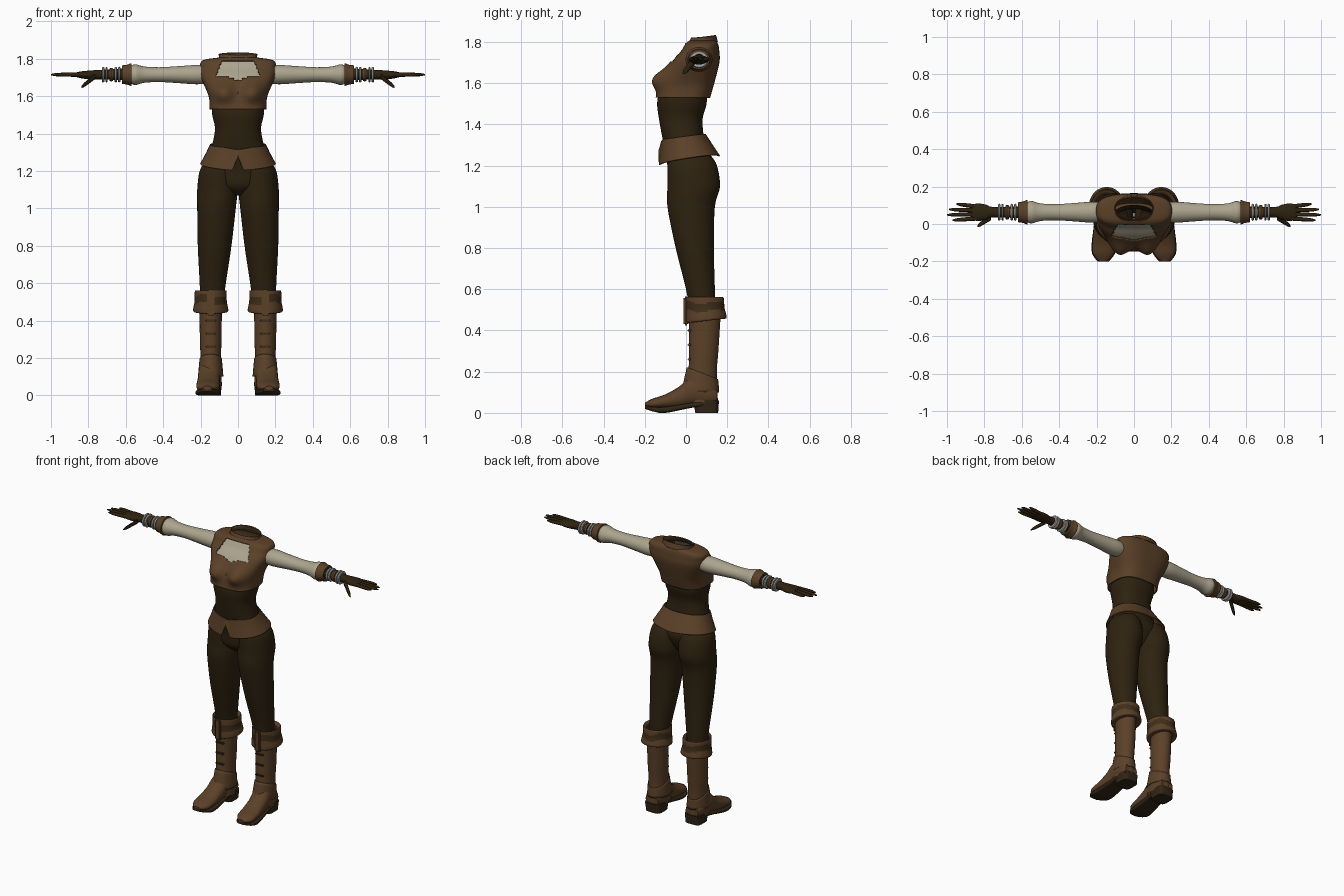
import bpy, bmesh, math
from mathutils import Vector

cube = bpy.data.objects.get("Cube")
if cube:
    bpy.data.objects.remove(cube, do_unlink=True)


def material(name, red, green, blue):
    mat = bpy.data.materials.new(name)
    mat.use_nodes = True
    colour = (red, green, blue, 1)
    mat.diffuse_color = colour
    mat.node_tree.nodes["Principled BSDF"].inputs["Base Color"].default_value = colour
    return mat


LEATHER = material("brown_leather", .105, .052, .021)
DARK = material("dark_brown_cloth", .027, .016, .005)
BAND = material("deep_brown_leather", .05, .027, .01)
SOLE = material("sole_brown", .03, .018, .008)
CREAM = material("cream_linen", .41, .37, .27)
METAL = material("grey_metal", .38, .38, .37)


def smooth_rows(rows, steps):
    """Catmull-Rom interpolation between neighbouring cross-sections."""
    padded = [rows[0], *rows, rows[-1]]
    result = []
    for quad in zip(padded, padded[1:], padded[2:], padded[3:]):
        for step in range(steps):
            t = step / steps
            result.append([
                b + t / 2 * (c - a + t * (2 * a - 5 * b + 4 * c - d + t * (3 * (b - c) + d - a)))
                for a, b, c, d in zip(*quad)])
    return result + [rows[-1]]


def finish(name, bm, mats, thickness=0, mirror=False):
    mesh = bpy.data.meshes.new(name)
    bm.to_mesh(mesh)
    bm.free()
    for mat in mats:
        mesh.materials.append(mat)
    mesh.polygons.foreach_set("use_smooth", [True] * len(mesh.polygons))
    mesh.set_sharp_from_angle(angle=math.radians(40))
    part = bpy.data.objects.new(name, mesh)
    bpy.context.collection.objects.link(part)
    if thickness:
        shell = part.modifiers.new("thickness", "SOLIDIFY")
        shell.thickness = thickness
        shell.offset = 1
    if mirror:
        part.modifiers.new("mirror", "MIRROR")


def loft(name, rows, *mats, axes="zxy", centre=lambda position: 0, sides=40, steps=5,
         power=2, cap=False, warp=None, keep=None, rule=None, thickness=0, mirror=False):
    """Skin rounded cross-sections given as (position, half width, low, high)."""
    bm = bmesh.new()
    rings = []
    for position, half, low, high in smooth_rows(rows, steps):
        ring = []
        for side in range(sides):
            angle = math.tau * side / sides
            u, v = (math.copysign(abs(f) ** (2 / power), f)
                    for f in (math.cos(angle), math.sin(angle)))
            place = dict(zip(axes, (position, centre(position) + half * u,
                                    (low + high + (high - low) * v) / 2)))
            point = Vector((place["x"], place["y"], place["z"]))
            if warp:
                warp(point)
            ring.append(bm.verts.new(point))
        rings.append(ring)
    for near, far in zip(rings, rings[1:]):
        for i in range(sides):
            bm.faces.new((near[i - 1], near[i], far[i], far[i - 1]))
    if cap:
        bm.faces.new(rings[0])
        bm.faces.new(rings[-1])
    bmesh.ops.recalc_face_normals(bm, faces=bm.faces[:])
    if keep:
        unwanted = [f for f in bm.faces if not keep(f.calc_center_median())]
        bmesh.ops.delete(bm, geom=unwanted, context="FACES")
    if rule:
        for face in bm.faces:
            face.material_index = rule(face.calc_center_median())
    finish(name, bm, mats, thickness, mirror)


def box(name, location, size, mat):
    bm = bmesh.new()
    bmesh.ops.create_cube(bm, size=1)
    bmesh.ops.scale(bm, vec=size, verts=bm.verts)
    bmesh.ops.translate(bm, vec=location, verts=bm.verts)
    bmesh.ops.bevel(bm, geom=bm.edges[:], offset=min(size) / 3, segments=2, affect="EDGES")
    finish(name, bm, [mat], mirror=True)


# Vest with an open neckline, filled by a linen shirt front
def shape_bust(p):
    if p.y < .03:
        across = (abs(p.x) - .078) / .055
        upward = (p.z - 1.618) / .048
        p.y -= .05 * math.exp(-across ** 2 - upward ** 2)


def in_neckline(p):
    bottom = 1.683 + min(abs(p.x) / 4, .018)
    return p.y < .05 and bottom < p.z < 1.785 and abs(p.x) < .125 - .4 * (p.z - 1.69)


def outside_neckline(p):
    return not in_neckline(p)


vest_rows = [(1.53, .145, -.14, .11), (1.6, .15, -.12, .13), (1.7, .19, -.07, .155),
             (1.75, .195, -.025, .155), (1.785, .185, 0, .15), (1.8, .1, .02, .14)]
for name, mat, keep, thickness in (("vest", LEATHER, outside_neckline, .007),
                                   ("shirt_front", CREAM, in_neckline, 0)):
    loft(name, vest_rows, mat, sides=128, steps=10, power=2.8,
         warp=shape_bust, keep=keep, thickness=thickness)


def tilt_collar(p):
    p.z += (p.y - .12) / 8


loft("collar", [(1.795, .105, .005, .15), (1.815, .097, .02, .145), (1.83, .1, .03, .14)],
     LEATHER, warp=tilt_collar, thickness=.005)

# Corset and flared peplum, which is notched at the front
loft("corset", [(1.56, .14, -.13, .1), (1.5, .138, -.14, .1),
                (1.42, .123, -.13, .08), (1.31, .145, -.11, .09)],
     DARK, sides=64, power=2.3)


def hang_peplum(p):
    drop = (1.34 - p.z) / .14
    p.z += drop * (.15 * (p.y + .13) + .07 * abs(p.x)) + (1 - drop) * p.y / 8
    if p.y < 0:
        p.z += .075 * drop * max(0, 1 - abs(p.x) / .028)
        p.z -= .012 * (1 - drop) * max(0, 1 - abs(p.x) / .08)


loft("peplum", [(1.34, .145, -.116, .09), (1.28, .166, -.12, .12), (1.2, .197, -.127, .16)],
     LEATHER, sides=128, steps=8, power=2.2, warp=hang_peplum, thickness=.006)


# Trousers
def leg_lean(z):
    return .14 - .05 * (z - .5)


loft("trouser_seat", [(1.07, .03, -.03, .06), (1.12, .15, -.08, .1), (1.2, .19, -.09, .13),
                      (1.26, .165, -.1, .11), (1.33, .13, -.1, .08)], DARK, sides=64)
loft("trouser_leg", [(.48, .06, .02, .14), (.6, .07, 0, .14), (.8, .09, -.05, .135),
                     (1, .103, -.09, .14), (1.1, .108, -.09, .165), (1.2, .1, -.09, .15),
                     (1.25, .07, -.08, .12)], DARK, centre=leg_lean, mirror=True)


# Boots: shaft, ankle guard, foot, sole, heel, straps and folded cuff
def boot_middle(z):
    return .146


def toe_out(y):
    return .155 - y / 20


def raise_front(p):
    if p.z > .12:
        p.z += (p.z - .12) * 5 * (.06 - p.y)


loft("boot_shaft", [(.5, .06, .015, .17), (.3, .058, .015, .157), (.2, .055, .01, .15),
                    (.05, .06, -.02, .155)], LEATHER, centre=boot_middle, mirror=True)
loft("boot_ankle_guard", [(.1, .064, -.02, .157), (.2, .056, .008, .152)], LEATHER,
     centre=boot_middle, warp=raise_front, thickness=.004, mirror=True)
loft("boot_foot", [(.15, .045, .04, .12), (.1, .06, .03, .16), (.03, .06, .03, .18),
                   (-.03, .06, .02, .13), (-.1, .062, .02, .09), (-.16, .056, .02, .07),
                   (-.2, .02, .03, .05)],
     LEATHER, axes="yxz", centre=toe_out, power=2.2, cap=True, mirror=True)
loft("boot_sole", [(.15, .05, .04, .06), (.03, .056, .025, .05), (-.1, .066, 0, .03),
                   (-.16, .06, .007, .03), (-.2, .03, .02, .04)],
     SOLE, axes="yxz", centre=toe_out, power=4, cap=True, mirror=True)
loft("boot_heel", [(0, .055, .045, .156), (.06, .058, .035, .16)],
     SOLE, centre=boot_middle, power=4, cap=True, mirror=True)
for number in range(3):
    box(f"boot_strap_{number}", (.146, .018, .26 + .07 * number), (.058, .02, .013), BAND)
box("boot_pull_strap", (.146, 0, .495), (.04, .022, .14), LEATHER)


def lift_back(p):
    p.z += .9 * p.y * max(0, .56 - p.z)


def cuff_band(p):
    wave = math.sin(40 * p.x + 30 * p.y) / 120
    return int(.495 < p.z - wave < .535)


loft("boot_cuff", [(.545, .066, .01, .16), (.56, .084, 0, .182), (.5, .086, 0, .187),
                   (.44, .093, 0, .197), (.44, .06, .015, .17)],
     LEATHER, BAND, centre=boot_middle, sides=56, steps=8, warp=lift_back,
     rule=cuff_band, mirror=True)

# Arms: sleeves, cuffs, bangles and gloves
ARM_Y = .063
ARM_Z = 1.715


def arm_middle(x):
    return ARM_Y


def arm_tube(name, profile, mat, steps=5):
    rows = [(x, radius, ARM_Z - .92 * radius, ARM_Z + .92 * radius) for x, radius in profile]
    loft(name, rows, mat, axes="xyz", centre=arm_middle, steps=steps, mirror=True)


arm_tube("sleeve", [(.16, .05), (.22, .056), (.32, .049), (.42, .043), (.5, .047),
                    (.55, .06), (.58, .046)], CREAM)
arm_tube("sleeve_cuff", [(.57, .045), (.57, .065), (.595, .057), (.62, .052), (.61, .028)],
         LEATHER)


def bangle(name, x, radius, half, mat):
    rim = .9 * radius
    arm_tube(name, [(x - half, .024), (x - half, rim), (x, radius),
                    (x + half, rim), (x + half, .024)], mat, steps=1)


for number, x in enumerate((.635, .653, .703, .721)):
    bangle(f"bangle_{number}", x, .046, .006, METAL)
bangle("wrist_strap", .678, .04, .01, LEATHER)

loft("glove", [(.6, .032, 1.685, 1.748), (.75, .028, 1.69, 1.74), (.79, .04, 1.69, 1.737),
               (.83, .047, 1.694, 1.734), (.865, .042, 1.702, 1.727)],
     DARK, axes="xyz", centre=arm_middle, cap=True, mirror=True)


def digit(name, start, end, radius):
    """Taper a rounded finger between two points."""
    start, end = Vector(start), Vector(end)
    rows = []
    for step in range(7):
        t = step / 6
        middle = start.lerp(end, t)
        size = radius * (1 - t / 5 - t ** 8 / 2)
        rows.append((middle.x, size, middle.z - size, middle.z + size))

    def along(x):
        return start.lerp(end, (x - start.x) / (end.x - start.x)).y

    loft(name, rows, DARK, axes="xyz", centre=along, sides=12, steps=2, cap=True, mirror=True)


for number, (name, tip) in enumerate((("index", .97), ("middle", 1), ("ring", .99), ("little", .95))):
    digit(name + "_finger", (.84, .03 + .021 * number, ARM_Z),
          (tip, .02 + .029 * number, ARM_Z), .012)
digit("thumb", (.765, .035, 1.705), (.838, -.012, 1.648), .015)
